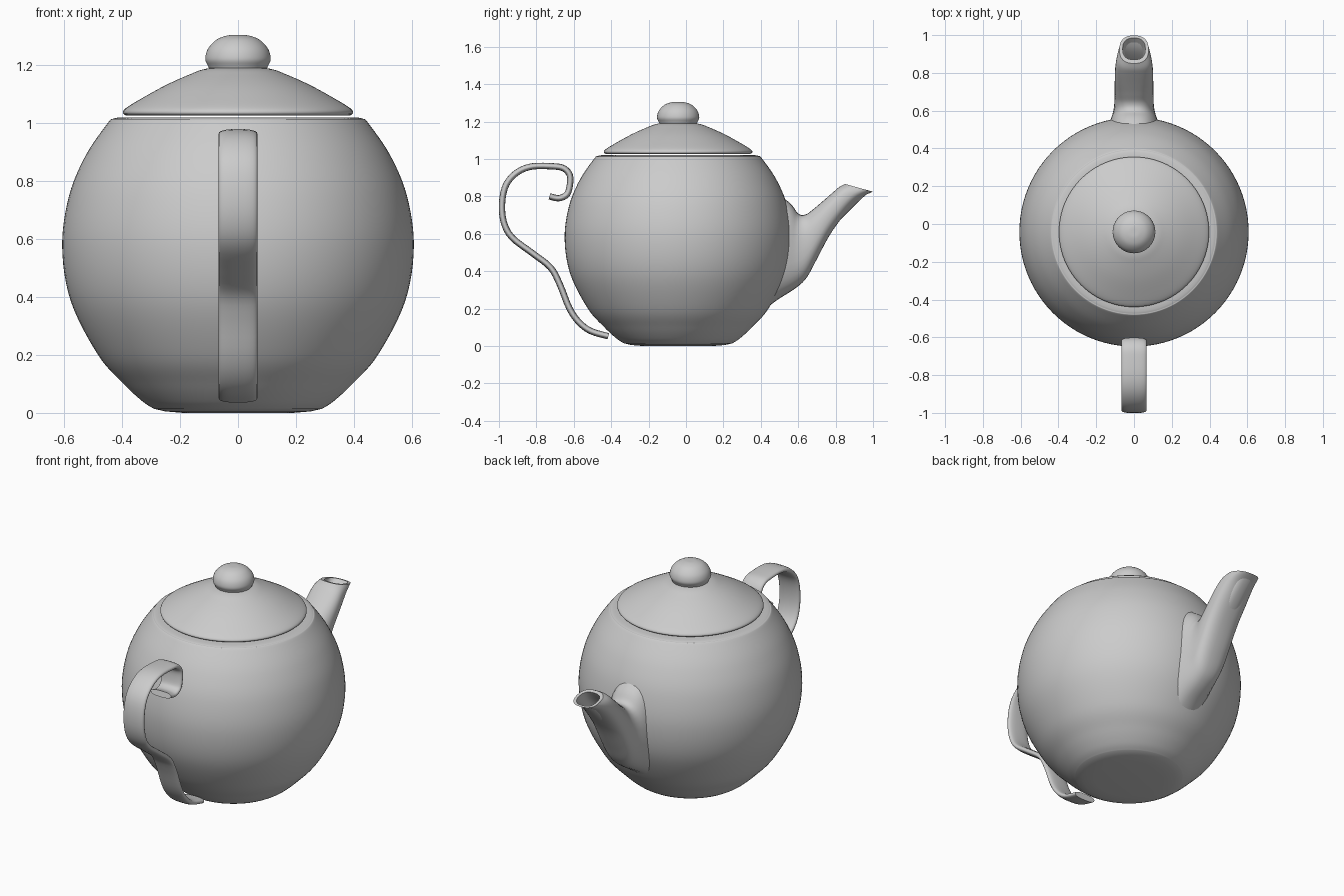
import bpy, math
from mathutils import Vector

if "Cube" in bpy.data.objects:
    bpy.data.objects.remove(bpy.data.objects["Cube"])

CY = -0.042  # axis of the pot


def make(name, verts, faces, angle=40):
    me = bpy.data.meshes.new(name)
    me.from_pydata(verts, [], faces)
    me.update()
    ob = bpy.data.objects.new(name, me)
    bpy.context.collection.objects.link(ob)
    bpy.ops.object.select_all(action='DESELECT')
    ob.select_set(True)
    bpy.context.view_layer.objects.active = ob
    bpy.ops.object.mode_set(mode='EDIT')
    bpy.ops.mesh.select_all(action='SELECT')
    bpy.ops.mesh.normals_make_consistent(inside=False)
    bpy.ops.object.mode_set(mode='OBJECT')
    bpy.ops.object.shade_smooth_by_angle(angle=math.radians(angle))
    return ob


def spline(pts, steps):
    """Catmull-Rom through tuples of any length."""
    p = [pts[0]] + list(pts) + [pts[-1]]
    out = []
    for i in range(1, len(p) - 2):
        for s in range(steps):
            t = s / steps
            out.append(tuple(
                0.5 * (2 * b + (c - a) * t + (2 * a - 5 * b + 4 * c - d) * t * t
                       + (3 * b - a - 3 * c + d) * t ** 3)
                for a, b, c, d in zip(*p[i - 1:i + 3])))
    return out + [tuple(pts[-1])]


def skin(name, rings, angle=40):
    n = len(rings[0])
    faces = [(i * n + j, i * n + (j + 1) % n, (i + 1) * n + (j + 1) % n, (i + 1) * n + j)
             for i in range(len(rings) - 1) for j in range(n)]
    faces += [tuple(range(n)), tuple(range((len(rings) - 1) * n, len(rings) * n))]
    return make(name, [v for r in rings for v in r], faces, angle)


def lathe(name, profile, n=96):
    return skin(name, [[(r * math.cos(2 * math.pi * j / n),
                         CY + r * math.sin(2 * math.pi * j / n), z)
                        for j in range(n)] for r, z in profile])


def oval(y0, z0, y1, z1, hw, e=2.0, n=32):
    """Superellipse ring between two side-view points, half width hw in x."""
    c = Vector(((y0 + y1) / 2, (z0 + z1) / 2))
    h = Vector((y0, z0)) - c
    ring = []
    for j in range(n):
        a = 2 * math.pi * j / n
        s, k = math.sin(a), math.cos(a)
        x = math.copysign(abs(s) ** (2 / e), s) * hw
        q = c + h * math.copysign(abs(k) ** (2 / e), k)
        ring.append((x, q.x, q.y))
    return ring


# Body
side = spline([(0.29, 0.014), (0.33, 0.04), (0.395, 0.1), (0.483, 0.2), (0.577, 0.385),
               (0.607, 0.575), (0.583, 0.75), (0.525, 0.89), (0.45, 1.0),
               (0.432, 1.015), (0.41, 1.02)], 6)
lathe("body", [(0.01, 0.0), (0.19, 0.0), (0.25, 0.005)] + side + [(0.01, 1.02)])

# Lid
lathe("lid", [(0.01, 1.026), (0.385, 1.026)] + spline(
    [(0.385, 1.026), (0.397, 1.035), (0.387, 1.052), (0.33, 1.087), (0.25, 1.131),
     (0.17, 1.167), (0.11, 1.188), (0.01, 1.2)], 5)[1:])

# Knob
lathe("lid_knob", spline([(0.098, 1.185), (0.104, 1.198), (0.113, 1.222), (0.103, 1.258),
                          (0.073, 1.289), (0.035, 1.303), (0.004, 1.305)], 5), 64)

# Spout: upper point, lower point, half width; flares into the body
outer = spline([(0.45, 0.84, 0.38, 0.16, 0.16), (0.555, 0.765, 0.48, 0.24, 0.135),
                (0.60, 0.708, 0.585, 0.308, 0.111), (0.64, 0.703, 0.645, 0.365, 0.104),
                (0.685, 0.735, 0.70, 0.465, 0.103), (0.735, 0.777, 0.77, 0.595, 0.102),
                (0.79, 0.825, 0.85, 0.705, 0.1), (0.82, 0.85, 0.925, 0.785, 0.092),
                (0.85, 0.866, 0.998, 0.825, 0.077)], 5)
inner = [(0.87, 0.859, 0.985, 0.829, 0.06), (0.84, 0.81, 0.92, 0.77, 0.058),
         (0.74, 0.71, 0.79, 0.64, 0.06)]
skin("spout", [oval(*s, e=2.5) for s in outer + inner])

# Handle: flat strap swept along a scrolling path
path = spline([(-0.73, 0.8), (-0.68, 0.79), (-0.637, 0.81), (-0.621, 0.86), (-0.622, 0.915),
               (-0.655, 0.95), (-0.71, 0.96), (-0.82, 0.96), (-0.90, 0.93), (-0.96, 0.865),
               (-0.983, 0.77), (-0.975, 0.665), (-0.93, 0.58), (-0.82, 0.495),
               (-0.725, 0.42), (-0.675, 0.33), (-0.625, 0.205), (-0.575, 0.13),
               (-0.51, 0.08), (-0.415, 0.052)], 4)
rings = []
for i, p in enumerate(path):
    a, b = path[max(i - 1, 0)], path[min(i + 1, len(path) - 1)]
    t = (Vector(b) - Vector(a)).normalized() * 0.017
    rings.append(oval(p[0] - t.y, p[1] + t.x, p[0] + t.y, p[1] - t.x, 0.067, 2.6, 24))
skin("handle", rings, 50)
